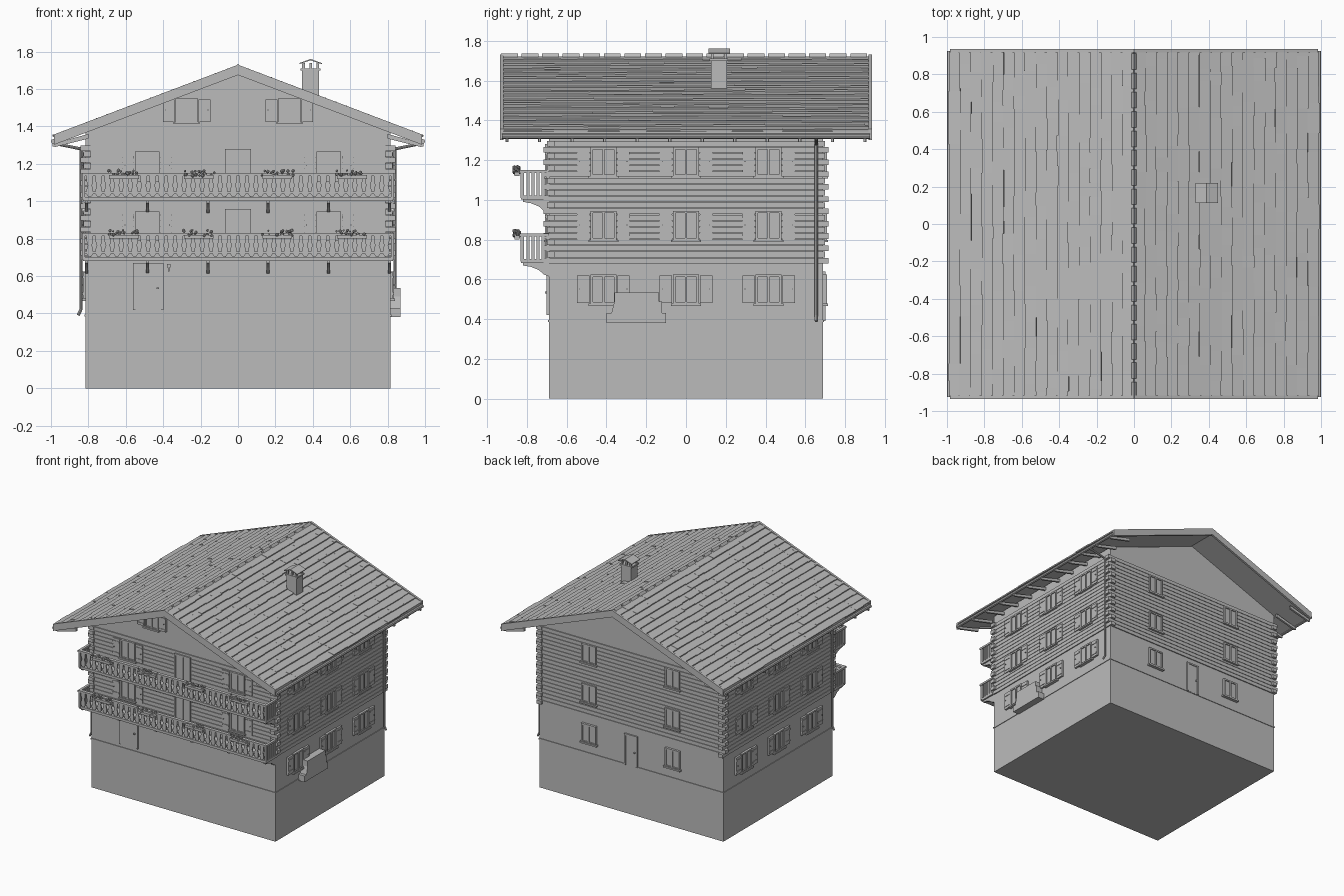
import bpy, bmesh, math, random
from mathutils import Matrix, Vector

random.seed(4)
if "Cube" in bpy.data.objects:
    bpy.data.objects.remove(bpy.data.objects["Cube"])

grey = bpy.data.materials.new("plain_grey")
grey.use_nodes = True
grey.diffuse_color = (0.5, 0.5, 0.5, 1)
grey.node_tree.nodes["Principled BSDF"].inputs["Base Color"].default_value = (0.5, 0.5, 0.5, 1)

I = Matrix.Identity(4)
HALF_X, HALF_Y = 0.815, 0.69
RIDGE, SLOPE, EAVE = 1.73, 0.379, 0.985
ROWS = (0.55, 0.87, 1.19)


def box(bm, x0, x1, y0, y1, z0, z1, m=I):
    mid = Vector((x0 + x1, y0 + y1, z0 + z1)) / 2
    size = Matrix.Diagonal((x1 - x0, y1 - y0, z1 - z0, 1))
    bmesh.ops.create_cube(bm, size=1, matrix=m @ Matrix.Translation(mid) @ size)


def prism(bm, pts, d0, d1, m=I):
    """Extrude an (x, z) outline along y."""
    a = [bm.verts.new(m @ Vector((x, d0, z))) for x, z in pts]
    b = [bm.verts.new(m @ Vector((x, d1, z))) for x, z in pts]
    bm.faces.new(a)
    bm.faces.new(b[::-1])
    for i in range(len(pts)):
        j = (i + 1) % len(pts)
        bm.faces.new((a[j], a[i], b[i], b[j]))


def rod(bm, p, q, r, sides=8):
    p, q = Vector(p), Vector(q)
    d = q - p
    m = Matrix.Translation((p + q) / 2) @ d.to_track_quat('Z', 'Y').to_matrix().to_4x4()
    bmesh.ops.create_cone(bm, cap_ends=True, segments=sides, radius1=r, radius2=r,
                          depth=d.length, matrix=m)


def finish(bm, name):
    bmesh.ops.recalc_face_normals(bm, faces=bm.faces)
    me = bpy.data.meshes.new(name)
    bm.to_mesh(me)
    bm.free()
    me.materials.append(grey)
    ob = bpy.data.objects.new(name, me)
    bpy.context.collection.objects.link(ob)
    return ob


def side(turn, dist):
    """Wall frame: x along the wall, -y outward, turned in quarter turns."""
    return Matrix.Rotation(turn * math.pi / 2, 4, 'Z') @ Matrix.Translation((0, -dist, 0))


FRONT, RIGHT, BACK, LEFT = (side(i, d) for i, d in enumerate((HALF_Y, HALF_X) * 2))

# Masonry body with gable ends
bm = bmesh.new()
shoulder = RIDGE - 0.05 - SLOPE * HALF_X
prism(bm, [(-HALF_X, 0), (HALF_X, 0), (HALF_X, shoulder), (0, RIDGE - 0.05),
           (-HALF_X, shoulder)], -HALF_Y, HALF_Y)
finish(bm, "house_body")

# Log cladding: alternate courses run past the corners
bm = bmesh.new()
course = 0.031
for i in range(20):
    z = 0.68 + i * course
    for k, (m, half) in enumerate(((FRONT, HALF_X), (RIGHT, HALF_Y), (BACK, HALF_X), (LEFT, HALF_Y))):
        reach = half + (0.026 if (i + k) % 2 else 0.008)
        box(bm, -reach, reach, -0.008, 0.01, z, z + course - 0.003, m)
        if (i + k) % 2:
            for s in (-1, 1):
                box(bm, s * half - 0.026, s * half + 0.026, -0.01, 0.03, z, z + course - 0.003, m)
finish(bm, "log_walls")

# Ledge at ground level
bm = bmesh.new()
box(bm, -HALF_X - 0.005, HALF_X + 0.005, -HALF_Y - 0.005, HALF_Y + 0.005, 0.385, 0.395)
finish(bm, "ground_ledge")


def window(bm, m, u, z, w=0.13, h=0.15, sill=True):
    """Frame, central mullion, glazing bar and sill on a recessed-looking pane."""
    x0, x1, z0, z1 = u - w / 2, u + w / 2, z - h / 2, z + h / 2
    t = 0.012
    box(bm, x0, x1, -0.01, 0.005, z0, z1, m)
    for a, b in ((x0, x0 + t), (x1 - t, x1), (u - t / 2, u + t / 2)):
        box(bm, a, b, -0.018, 0, z0, z1, m)
    for a in (z0, z1 - t):
        box(bm, x0, x1, -0.018, 0, a, a + t, m)
    if sill:
        box(bm, x0 - 0.01, x1 + 0.01, -0.025, 0, z0 - 0.008, z0 + 0.004, m)


def shutters(bm, m, u, z, w=0.13, h=0.14):
    for s in (-1, 1):
        c = u + s * (w / 2 + 0.036)
        box(bm, c - 0.031, c + 0.031, -0.015, 0, z - h / 2, z + h / 2, m)
        for dz in (-0.045, 0.045):
            box(bm, c - 0.029, c + 0.029, -0.019, 0, z + dz - 0.006, z + dz + 0.006, m)
        box(bm, c + s * 0.016, c + s * 0.02, -0.024, 0, z, z + 0.005, m)


win, shut = bmesh.new(), bmesh.new()
for z in ROWS:
    for m in (RIGHT, LEFT):
        for u in (-0.415, 0, 0.415):
            window(win, m, u, z)
            shutters(shut, m, u, z)
    for u in (-0.37, 0.37):
        window(win, BACK, u, z)
for s in (-1, 1):
    window(win, FRONT, s * 0.275, 1.485, 0.12, 0.13)
    shutters(shut, FRONT, s * 0.275, 1.485, 0.12, 0.12)
    for z in ROWS[1:]:
        window(win, FRONT, s * 0.485, z)
        shutters(shut, FRONT, s * 0.485, z)
finish(win, "windows")
finish(shut, "shutters")

# Doors: balcony doors, front entrance and back entrance
bm = bmesh.new()
for z in (0.7, 1.02):
    window(bm, FRONT, 0, z + 0.13, 0.14, 0.26, False)
for m, u, w, z0, z1 in ((FRONT, -0.48, 0.15, 0.42, 0.67), (BACK, 0, 0.1, 0.39, 0.64)):
    box(bm, u - w / 2, u + w / 2, -0.006, 0, z0, z1, m)
    for s in (-1, 1):
        box(bm, u + s * w / 2 - 0.007, u + s * w / 2 + 0.007, -0.012, 0, z0, z1, m)
    box(bm, u - w / 2, u + w / 2, -0.012, 0, z1 - 0.012, z1, m)
    box(bm, u + w * 0.3, u + w * 0.38, -0.018, 0, z0 + 0.11, z0 + 0.12, m)
finish(bm, "doors")

# Wall lamp beside the entrance
bm = bmesh.new()
box(bm, -0.38, -0.36, -0.025, 0, 0.645, 0.665, FRONT)
box(bm, -0.374, -0.366, -0.02, -0.01, 0.625, 0.645, FRONT)
finish(bm, "wall_lamp")

# Balconies with shaped slats, curved brackets and flower boxes
slat = [(-0.017, 0.115), (-0.017, 0.085), (-0.011, 0.065), (-0.017, 0.045), (-0.017, 0.018),
        (-0.009, 0.006), (0.009, 0.006), (0.017, 0.018), (0.017, 0.045), (0.011, 0.065),
        (0.017, 0.085), (0.017, 0.115)]
bracket = [(0, 0), (-0.13, 0), (-0.13, -0.015), (-0.09, -0.022), (-0.05, -0.038),
           (-0.025, -0.06), (0, -0.07)]
for label, z in (("lower", 0.69), ("upper", 1.01)):
    deck, rail, props, plants = (bmesh.new() for _ in range(4))
    box(deck, -0.83, 0.83, -0.14, 0, z - 0.008, z + 0.012, FRONT)
    lift = Matrix.Translation((0, 0, z + 0.01))
    for i in range(34):
        prism(rail, slat, -0.141, -0.133, FRONT @ lift @ Matrix.Translation((-0.792 + i * 0.048, 0, 0)))
    box(rail, -0.835, 0.835, -0.148, -0.122, z + 0.125, z + 0.14, FRONT)
    box(rail, -0.83, 0.83, -0.133, -0.124, z + 0.03, z + 0.042, FRONT)
    for s in (-1, 1):
        box(rail, s * 0.825 - 0.01, s * 0.825 + 0.01, -0.145, 0, z + 0.125, z + 0.14, FRONT)
        box(rail, s * 0.825 - 0.008, s * 0.825 + 0.008, -0.143, -0.125, z, z + 0.13, FRONT)
        for i in range(5):
            y = -0.112 + i * 0.025
            box(rail, s * 0.825 - 0.004, s * 0.825 + 0.004, y, y + 0.016, z + 0.01, z + 0.13, FRONT)
    for x in (-0.81, -0.485, -0.16, 0.16, 0.485, 0.81):
        m = FRONT @ Matrix.Translation((x, 0, z - 0.005)) @ Matrix.Rotation(math.pi / 2, 4, 'Z')
        prism(props, bracket, -0.008, 0.008, m @ Matrix.Diagonal((-1, 1, 1, 1)) @ Matrix.Diagonal((-1, 1, 1, 1))
              @ Matrix.Rotation(0, 4, 'Z'))
    for x in (-0.61, -0.21, 0.21, 0.61):
        box(plants, x - 0.08, x + 0.08, -0.172, -0.148, z + 0.11, z + 0.13, FRONT)
        for i in range(16):
            p = Vector((x + random.uniform(-0.085, 0.085), -0.16 + random.uniform(-0.015, 0.012),
                        z + random.uniform(0.125, 0.155)))
            bmesh.ops.create_icosphere(plants, subdivisions=1, radius=random.uniform(0.006, 0.011),
                                       matrix=FRONT @ Matrix.Translation(p))
    for b, n in ((deck, "deck"), (rail, "railing"), (props, "brackets"), (plants, "flower_boxes")):
        finish(b, f"{label}_balcony_{n}")


# Roof boarding and barge boards
def chevron(bm, top, bottom, reach, y0, y1):
    drop = SLOPE * reach
    prism(bm, [(-reach, top - drop), (0, top), (reach, top - drop), (reach, bottom - drop),
               (0, bottom), (-reach, bottom - drop)], y0, y1)


bm = bmesh.new()
chevron(bm, RIDGE - 0.016, RIDGE - 0.045, EAVE - 0.005, -0.925, 0.925)
finish(bm, "roof_deck")
bm = bmesh.new()
for s in (-1, 1):
    chevron(bm, RIDGE, RIDGE - 0.055, EAVE, s * 0.918, s * 0.935)
finish(bm, "barge_boards")

# Overlapping shingle courses, broken at random joints
bm = bmesh.new()
rows = 17
pitch = EAVE * math.hypot(1, SLOPE) / rows
for turn in (0, math.pi):
    plane = (Matrix.Rotation(turn, 4, 'Z') @ Matrix.Translation((0, 0, RIDGE - 0.018))
             @ Matrix.Rotation(math.atan(SLOPE), 4, 'Y'))
    for i in range(rows):
        y = -0.918
        while y < 0.917:
            end = min(y + random.uniform(0.06, 0.2), 0.918)
            tilt = Matrix.Rotation(-0.14 + random.uniform(-0.03, 0.03), 4, 'Y')
            m = plane @ Matrix.Translation((i * pitch, 0, 0)) @ tilt
            box(bm, 0, pitch + random.uniform(-0.004, 0.004), y, end, -0.002, 0.008, m)
            y = end
finish(bm, "roof_shingles")

# Ridge caps
bm = bmesh.new()
for i in range(18):
    y = -0.93 + i * 0.1033
    prism(bm, [(-0.014, RIDGE - 0.012), (0, RIDGE + 0.006), (0.014, RIDGE - 0.012)], y, y + 0.085)
finish(bm, "ridge_caps")

# Gutters, rafter ends and downpipes
gutter, rafters, pipes = bmesh.new(), bmesh.new(), bmesh.new()
for s in (-1, 1):
    rod(gutter, (s * 0.987, -0.925, 1.32), (s * 0.987, 0.925, 1.32), 0.013)
    for i in range(12):
        y = -0.9 + i * 0.1636
        prism(rafters, [(s * 0.8, 1.36), (s * 0.98, 1.31), (s * 0.98, 1.29), (s * 0.8, 1.335)],
              y - 0.008, y + 0.008)
        box(rafters, s * 0.985 - 0.008, s * 0.985 + 0.008, y - 0.006, y + 0.006, 1.292, 1.31)
    y = s * 0.655
    path = [(s * 0.985, y, 1.31), (s * 0.84, y, 1.28), (s * 0.84, y, 0.42), (s * 0.855, y, 0.39)]
    for p, q in zip(path, path[1:]):
        rod(pipes, p, q, 0.008)
finish(gutter, "gutters")
finish(rafters, "rafter_ends")
bpy.context.view_layer.objects.active = finish(pipes, "downpipes")

# Chimney with vent posts and a small gabled cap
bm = bmesh.new()
box(bm, 0.343, 0.433, 0.125, 0.205, 1.5, 1.7)
box(bm, 0.335, 0.441, 0.118, 0.212, 1.698, 1.71)
for x in (0.35, 0.388, 0.426):
    for y in (0.132, 0.198):
        box(bm, x - 0.007, x + 0.007, y - 0.007, y + 0.007, 1.705, 1.738)
prism(bm, [(0.328, 1.733), (0.388, 1.753), (0.448, 1.733), (0.448, 1.739), (0.388, 1.761),
           (0.328, 1.739)], 0.112, 0.22)
finish(bm, "chimney")

# Stepped trough against the right wall
bm = bmesh.new()
prism(bm, [(-0.4, 0.38), (-0.1, 0.38), (-0.1, 0.43), (-0.12, 0.43), (-0.12, 0.49), (-0.135, 0.49),
           (-0.135, 0.535), (-0.36, 0.535), (-0.36, 0.49), (-0.375, 0.43), (-0.4, 0.43)],
      -0.055, 0, RIGHT)
finish(bm, "side_trough")
